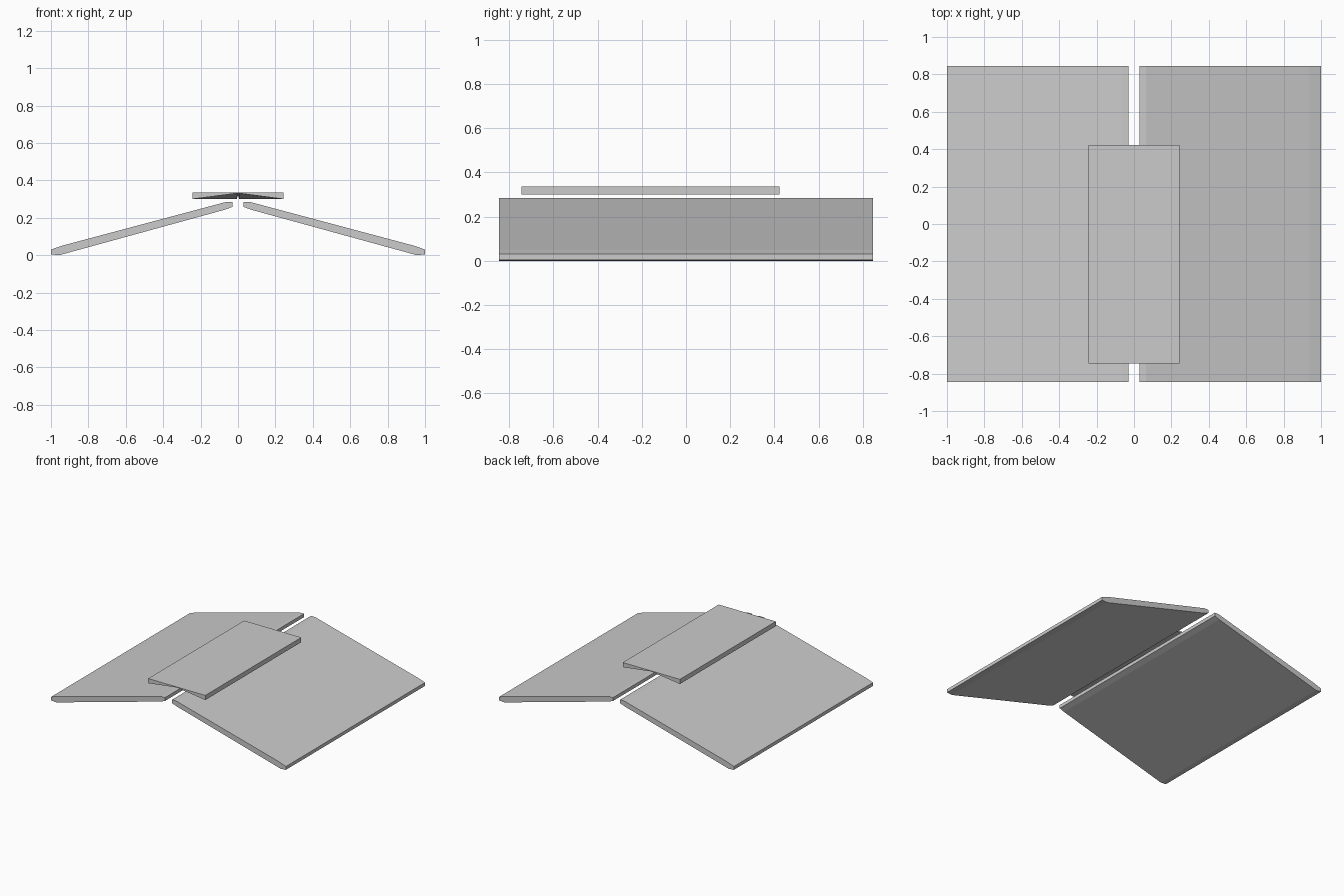
import bpy

if "Cube" in bpy.data.objects:
    bpy.data.objects.remove(bpy.data.objects["Cube"])


def make_object(name, verts, faces):
    mesh = bpy.data.meshes.new(name)
    mesh.from_pydata(verts, [], faces)
    mesh.update()
    obj = bpy.data.objects.new(name, mesh)
    bpy.context.collection.objects.link(obj)
    return obj


def recalc(obj):
    import bmesh
    bm = bmesh.new()
    bm.from_mesh(obj.data)
    bmesh.ops.recalc_face_normals(bm, faces=bm.faces)
    bm.to_mesh(obj.data)
    bm.free()


def loft(name, sections):
    """Join equal-length (x, z) profiles placed at successive y positions."""
    n = len(sections[0][1])
    verts = [(x, y, z) for y, prof in sections for x, z in prof]
    faces = [list(range(n)), list(range(len(verts) - n, len(verts)))]
    for s in range(len(sections) - 1):
        a, b = s * n, (s + 1) * n
        for i in range(n):
            j = (i + 1) % n
            faces.append((a + i, a + j, b + j, b + i))
    obj = make_object(name, verts, faces)
    recalc(obj)
    return obj


# Sloping roof panels with bent-off eave and ridge edges
panel = [(1.0, 0.004), (1.0, 0.03), (0.935, 0.052), (0.065, 0.284),
         (0.03, 0.284), (0.03, 0.258), (0.07, 0.243), (0.955, 0.0)]
for name, side in (("left_panel", -1), ("right_panel", 1)):
    prof = [(side * x, z) for x, z in panel]
    loft(name, [(-0.845, prof), (0.845, prof)])


# Ridge cap: flat top, underside hollowed towards both open ends
def cap_section(inner):
    half = [(0.243, 0.336), (0.243, 0.30), (0.006, inner)]
    return ([(0.0, 0.336)] + half + [(0.0, max(inner, 0.322))]
            + [(-x, z) for x, z in reversed(half)])


loft("ridge_cap", [(-0.745, cap_section(0.331)),
                   (-0.16, cap_section(0.301)),
                   (0.422, cap_section(0.331))])
